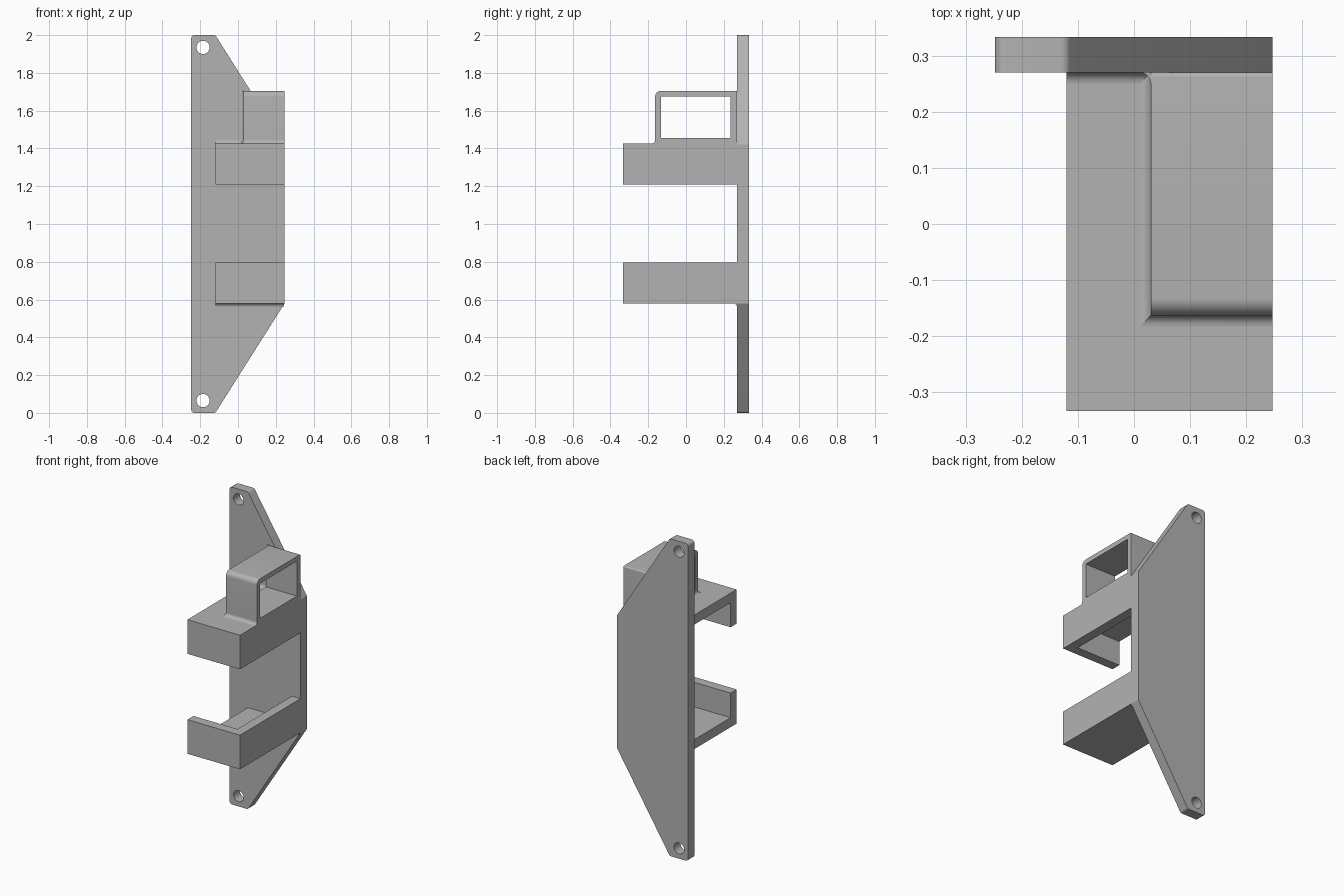
import bpy, bmesh, math
from mathutils import Vector

cube = bpy.data.objects.get("Cube")
if cube:
    bpy.data.objects.remove(cube, do_unlink=True)

grey = bpy.data.materials.new("plain grey")
grey.use_nodes = True
colour = (0.45, 0.45, 0.45, 1)
grey.diffuse_color = colour
grey.node_tree.nodes["Principled BSDF"].inputs["Base Color"].default_value = colour


def place(axis, u, v, t):
    return {"x": (t, u, v), "y": (u, t, v), "z": (u, v, t)}[axis]


def prism(name, axis, pts, a, b, mitre=None):
    """Extrude a profile along an axis; mitre(u, v) moves the start cap outwards."""
    bm = bmesh.new()
    low = [bm.verts.new(place(axis, u, v, a - (mitre(u, v) if mitre else 0))) for u, v in pts]
    high = [bm.verts.new(place(axis, u, v, b)) for u, v in pts]
    bm.faces.new(low)
    bm.faces.new(high)
    n = len(pts)
    for i in range(n):
        j = (i + 1) % n
        bm.faces.new((low[i], low[j], high[j], high[i]))
    bmesh.ops.recalc_face_normals(bm, faces=bm.faces)
    mesh = bpy.data.meshes.new(name)
    bm.to_mesh(mesh)
    bm.free()
    mesh.materials.append(grey)
    obj = bpy.data.objects.new(name, mesh)
    bpy.context.collection.objects.link(obj)
    return obj


def rect(u0, u1, v0, v1):
    return [(u0, v0), (u1, v0), (u1, v1), (u0, v1)]


def rounded(corners, steps=6):
    """Profile from (u, v, radius) corners, rounding those with a radius."""
    out = []
    for i, (u, v, r) in enumerate(corners):
        p = Vector((u, v))
        if r == 0:
            out.append((u, v))
            continue
        d0 = (Vector(corners[i - 1][:2]) - p).normalized()
        d1 = (Vector(corners[(i + 1) % len(corners)][:2]) - p).normalized()
        half = d0.angle(d1) / 2
        cut = r / math.tan(half)
        centre = p + (d0 + d1).normalized() * (r / math.sin(half))
        s, e = p + d0 * cut - centre, p + d1 * cut - centre
        for k in range(steps + 1):
            q = s.lerp(e, k / steps).normalized() * r + centre
            out.append((q.x, q.y))
    return out


def fillet(name, axis, u, v, su, sv, r, a, b, mitre=None):
    """Concave fillet strip in the corner (u, v), growing towards (su, sv)."""
    arc = [(u + su * r * (1 - math.sin(t)), v + sv * r * (1 - math.cos(t)))
           for t in (k * math.pi / 12 for k in range(7))]
    return prism(name, axis, [(u, v)] + arc, a, b, mitre)


def cut(obj, cutter):
    mod = obj.modifiers.new("cut", "BOOLEAN")
    mod.operation = "DIFFERENCE"
    mod.solver = "EXACT"
    mod.object = cutter
    cutter.hide_render = True
    cutter.hide_set(True)


def circle(u, v, r, n=32):
    return [(u + r * math.cos(2 * math.pi * k / n), v + r * math.sin(2 * math.pi * k / n))
            for k in range(n)]


L, S, R = -0.248, -0.12, 0.247      # plate left, bracket left, right side
F, P, B = -0.333, 0.27, 0.333       # front, plate front, plate back
WALL = 0.06
parts = []

# Mounting plate with tapered ends and two screw holes
plate = prism("mounting_plate", "y", rounded([
    (L, 0, 0.018), (S, 0, 0.018), (R, 0.58, 0), (R, 1.42, 0),
    (S, 2, 0.018), (L, 2, 0.018)]), P, B)
for label, z in (("lower", 0.065), ("upper", 1.935)):
    cut(plate, prism(label + "_screw_hole_cutter", "y", circle(-0.185, z, 0.035), 0.2, 0.4))
parts.append(plate)

# Two holding brackets, each a shelf with a front and a side wall
for label, z0, z1, c0, c1 in (("lower", 0.58, 0.795, 0.58 + WALL, 0.9),
                              ("upper", 1.21, 1.425, 1.1, 1.425 - WALL)):
    bracket = prism(label + "_bracket", "z", rect(S, R, F, P), z0, z1)
    cut(bracket, prism(label + "_bracket_cutter", "z",
                       rect(S - 0.1, R - WALL, F + WALL, P + 0.05), c0, c1))
    parts.append(bracket)

# Strap loop on the upper bracket
X0, Y0, Z0, Z1 = 0.03, -0.163, 1.425, 1.705
loop = prism("strap_loop", "x", rounded([
    (Y0, Z0, 0), (P, Z0, 0), (P, Z1, 0.008), (Y0, Z1, 0.03)]), X0, R)
cut(loop, prism("strap_loop_cutter", "x", rect(-0.132, 0.235, 1.455, 1.675), -0.1, 0.4))
parts.append(loop)

# Fillets where the parts meet
r = 0.02
parts += [
    fillet("lower_bracket_fillet", "x", P, 0.58, -1, -1, r, S, R - 0.006),
    fillet("upper_bracket_fillet", "x", P, Z0, -1, 1, r, S, X0),
    fillet("loop_plate_fillet", "z", X0, P, -1, -1, r, Z0, Z1),
    fillet("loop_side_fillet", "y", X0, Z0, -1, 1, r, Y0, P, lambda u, v: X0 - u),
    fillet("loop_front_fillet", "x", Y0, Z0, -1, 1, r, X0, R, lambda u, v: Y0 - u),
]

# Smooth the curved faces, keep the edges sharp
bpy.ops.object.select_all(action="DESELECT")
for obj in parts:
    obj.select_set(True)
bpy.context.view_layer.objects.active = plate
bpy.ops.object.shade_smooth_by_angle(angle=math.radians(30))
